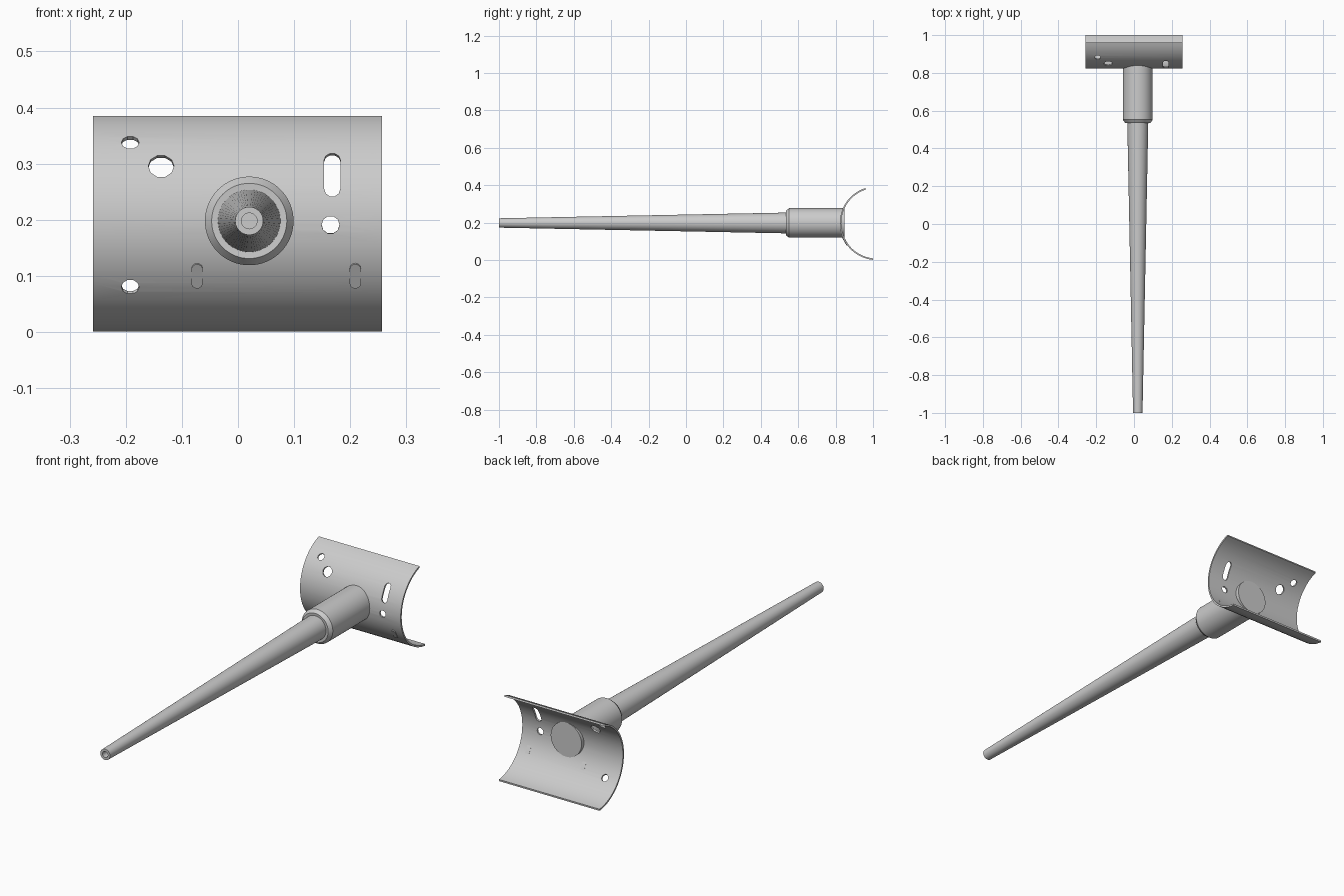
import bpy, bmesh, math
from mathutils import Matrix, Vector

if "Cube" in bpy.data.objects:
    bpy.data.objects.remove(bpy.data.objects["Cube"])

grey = bpy.data.materials.new("mid grey")
grey.diffuse_color = (0.6, 0.6, 0.6, 1)
grey.use_nodes = True
grey.node_tree.nodes["Principled BSDF"].inputs["Base Color"].default_value = grey.diffuse_color

AX, AZ = 0.02, 0.198                    # pole axis
CY, CZ, R, T = 1.019, 0.197, 0.197, 0.008   # shell arc centre, radius, thickness


def make(name, bm, smooth=True):
    bmesh.ops.recalc_face_normals(bm, faces=bm.faces)
    me = bpy.data.meshes.new(name)
    bm.to_mesh(me)
    bm.free()
    ob = bpy.data.objects.new(name, me)
    bpy.context.collection.objects.link(ob)
    me.materials.append(grey)
    if smooth:
        smooth_object(ob)
    return ob


def smooth_object(ob):
    bpy.ops.object.select_all(action='DESELECT')
    ob.select_set(True)
    bpy.context.view_layer.objects.active = ob
    bpy.ops.object.shade_smooth_by_angle(angle=math.radians(30))


def lathe(name, profile, n=64):
    """Spin (radius, y) points round the pole axis."""
    bm = bmesh.new()
    rings = []
    for r, y in profile:
        if r == 0:
            rings.append([bm.verts.new((AX, y, AZ))] * n)
        else:
            rings.append([bm.verts.new((AX + r * math.cos(2 * math.pi * i / n), y,
                                        AZ + r * math.sin(2 * math.pi * i / n))) for i in range(n)])
    for a, b in zip(rings, rings[1:]):
        for i in range(n):
            j = (i + 1) % n
            bm.faces.new(list(dict.fromkeys((a[i], a[j], b[j], b[i]))))
    return make(name, bm)


def radial_prism(name, x, z, width, length, r_in, r_out, n=10, smooth=False):
    """Round or slot-shaped prism pointing out of the shell at (x, z)."""
    beta = math.asin((z - CZ) / R)
    out = Vector((0, -math.cos(beta), math.sin(beta)))
    up = Vector((0, math.sin(beta), math.cos(beta)))
    c = Vector((x, CY, CZ))
    half, straight = width / 2, (length - width) / 2
    pts = []
    for side in (1, -1):
        for i in range(n // 2 + 1):
            a = math.pi * i / (n // 2)
            pts.append((side * half * math.cos(a), side * (half * math.sin(a) + straight)))
    if straight < 1e-5:
        pts = [p for i, p in enumerate(pts) if i not in (n // 2 + 1, n + 1)]
    bm = bmesh.new()
    lo, hi = ([bm.verts.new(c + out * r + Vector((u, 0, 0)) + up * v) for u, v in pts]
              for r in (r_in, r_out))
    bm.faces.new(lo)
    bm.faces.new(hi[::-1])
    for i in range(len(pts)):
        j = (i + 1) % len(pts)
        bm.faces.new((lo[i], hi[i], hi[j], lo[j]))
    return make(name, bm, smooth)


# Curved mounting shell
bm = bmesh.new()
n = 28
arc = [math.radians(-84.5 + 157 * i / n) for i in range(n + 1)]
section = [(R, a) for a in arc] + [(R - T, a) for a in reversed(arc)]
left, right = ([bm.verts.new((x, CY - r * math.cos(a), CZ + r * math.sin(a))) for r, a in section]
               for x in (-0.258, 0.257))
m = len(section)
for i in range(m):
    j = (i + 1) % m
    bm.faces.new((left[i], right[i], right[j], left[j]))
for i in range(n):
    for side in (left, right):
        bm.faces.new((side[i], side[i + 1], side[m - 2 - i], side[m - 1 - i]))
shell = make("mounting_shell", bm, False)

# Bolt holes and keyhole slot: x, z, width, length
holes = [(-0.192, 0.338, 0.032, 0.032), (-0.137, 0.296, 0.046, 0.046),
         (-0.192, 0.080, 0.032, 0.032), (0.165, 0.191, 0.032, 0.032),
         (0.168, 0.282, 0.029, 0.086)]
for x, z, w, l in holes:
    cutter = radial_prism("hole_cutter", x, z, w, l, R - 0.04, R + 0.04)
    cutter.hide_render = True
    mod = shell.modifiers.new("hole", 'BOOLEAN')
    mod.operation = 'DIFFERENCE'
    mod.solver = 'EXACT'
    mod.object = cutter
    bpy.ops.object.select_all(action='DESELECT')
    bpy.context.view_layer.objects.active = shell
    shell.select_set(True)
    bpy.ops.object.modifier_apply(modifier=mod.name)
    bpy.data.objects.remove(cutter)
smooth_object(shell)

# Small rounded lugs set in the shell
for name, x in (("left_lug", -0.073), ("right_lug", 0.209)):
    radial_prism(name, x, 0.1, 0.02, 0.05, R - T - 0.001, R + 0.002, 12, True)

# Socket with chamfered front lip, ending just inside the shell
lathe("socket", [(0, 0.54), (0.067, 0.535), (0.079, 0.552), (0.079, 0.848), (0, 0.848)])

# Tapered pole with a bored tip
lathe("tapered_pole", [(0, -0.9), (0.014, -0.9), (0.014, -1), (0.025, -1), (0.056, 0.56), (0, 0.56)])
